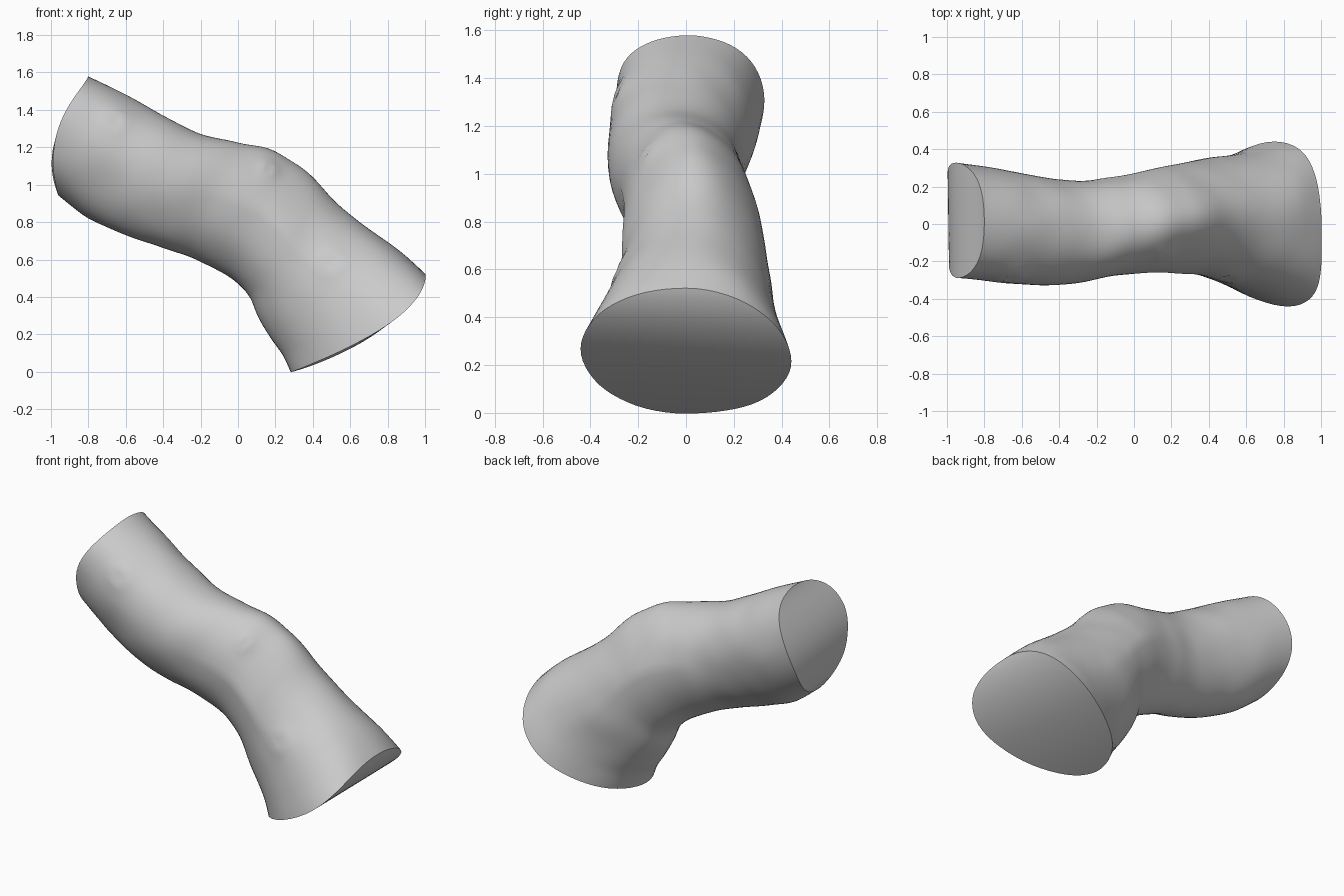
import bpy, bmesh, math
from mathutils import Vector, noise

if "Cube" in bpy.data.objects:
    bpy.data.objects.remove(bpy.data.objects["Cube"], do_unlink=True)

AROUND, STEPS = 64, 8

# Cross-sections along the log: top x, top z, bottom x, bottom z,
# front y, back y, end bow, ridge sharpness, lift of the sides, sideways tilt
SECTIONS = [
    (-.80, 1.58, -.96, .94, -.29, .33, -.08, .05, .18, -.08),
    (-.60, 1.48, -.80, .82, -.31, .295, -.03, .03, .14, -.04),
    (-.40, 1.37, -.60, .73, -.325, .25, 0, 0, .1, 0),
    (-.20, 1.275, -.40, .66, -.31, .23, 0, 0, .1, 0),
    (.00, 1.225, -.25, .61, -.28, .25, 0, .1, .1, 0),
    (.17, 1.19, -.10, .54, -.265, .28, 0, .22, .1, 0),
    (.30, 1.12, -.01, .48, -.26, .305, 0, .32, .1, 0),
    (.42, 1.02, .06, .40, -.265, .325, 0, .3, .1, 0),
    (.56, .87, .11, .29, -.275, .345, 0, .2, .12, 0),
    (.75, .73, .18, .17, -.32, .365, .03, .08, .15, -.03),
    (.90, .62, .24, .08, -.38, .395, .06, .03, .2, -.06),
    (1.0, .52, .28, -.005, -.44, .44, .10, 0, .25, -.1),
]
# Knots on the front: position and radius
KNOTS = [(Vector((-.66, -.27, 1.33)), .07),
         (Vector((.17, -.17, 1.09)), .05),
         (Vector((.50, -.28, .58)), .07)]


def blend(a, b, c, d, t):
    """Smooth curve through b and c."""
    return b + .5 * t * (c - a + t * (2*a - 5*b + 4*c - d + t * (3*(b - c) + d - a)))


def sections():
    last = len(SECTIONS) - 1
    for i in range(last):
        near = [SECTIONS[min(max(i + k, 0), last)] for k in (-1, 0, 1, 2)]
        for s in range(STEPS):
            yield [blend(*v, s / STEPS) for v in zip(*near)]
    yield SECTIONS[last]


def surface_point(section, angle):
    tx, tz, bx, bz, front, back, bow, ridge, lift, tilt = section
    middle = Vector(((tx + bx) / 2, (front + back) / 2, (tz + bz) / 2))
    up = Vector(((tx - bx) / 2, 0, (tz - bz) / 2))
    along = Vector((up.z, 0, -up.x)).normalized()
    c, s = math.cos(angle), math.sin(angle)
    width = (back - front) / 2 * (1 - ridge * max(c, 0))
    # the upper end bulges most near its lower edge
    bulge = bow * s * s * (1 + 10 * min(bow, 0) * c)
    p = middle + up * (c + lift * s * s + tilt * s * abs(s)) + along * bulge
    p.y += width * s
    # uneven bark and raised knots with a dimple
    out = (p - middle).normalized()
    shift = .006 * noise.noise(p * 5)
    for place, radius in KNOTS:
        d = (p - place).length / radius
        shift += .018 * math.exp(-d * d) - .025 * math.exp(-6 * d * d)
    return p + out * shift


bm = bmesh.new()
rings = [[bm.verts.new(surface_point(sec, math.tau * j / AROUND)) for j in range(AROUND)]
         for sec in sections()]

# Bark surface
for a, b in zip(rings, rings[1:]):
    for j in range(AROUND):
        k = (j + 1) % AROUND
        bm.faces.new((a[j], a[k], b[k], b[j]))

# Cut ends, closed with strips from front to back
for ring in (rings[0], rings[-1]):
    for j in range(AROUND // 2):
        quad = [ring[j], ring[j + 1], ring[-j - 1], ring[-j]]
        bm.faces.new(list(dict.fromkeys(quad)))
bmesh.ops.recalc_face_normals(bm, faces=bm.faces[:])

mesh = bpy.data.meshes.new("bent_log")
bm.to_mesh(mesh)
bm.free()
log = bpy.data.objects.new("bent_log", mesh)
bpy.context.collection.objects.link(log)

# Plain grey material
grey = bpy.data.materials.new("light_grey")
grey.use_nodes = True
colour = (.6, .6, .6, 1)
grey.diffuse_color = colour
shader = next(n for n in grey.node_tree.nodes if n.type == 'BSDF_PRINCIPLED')
shader.inputs["Base Color"].default_value = colour
mesh.materials.append(grey)

bpy.context.view_layer.objects.active = log
log.select_set(True)
bpy.ops.object.shade_smooth_by_angle(angle=math.radians(40))
